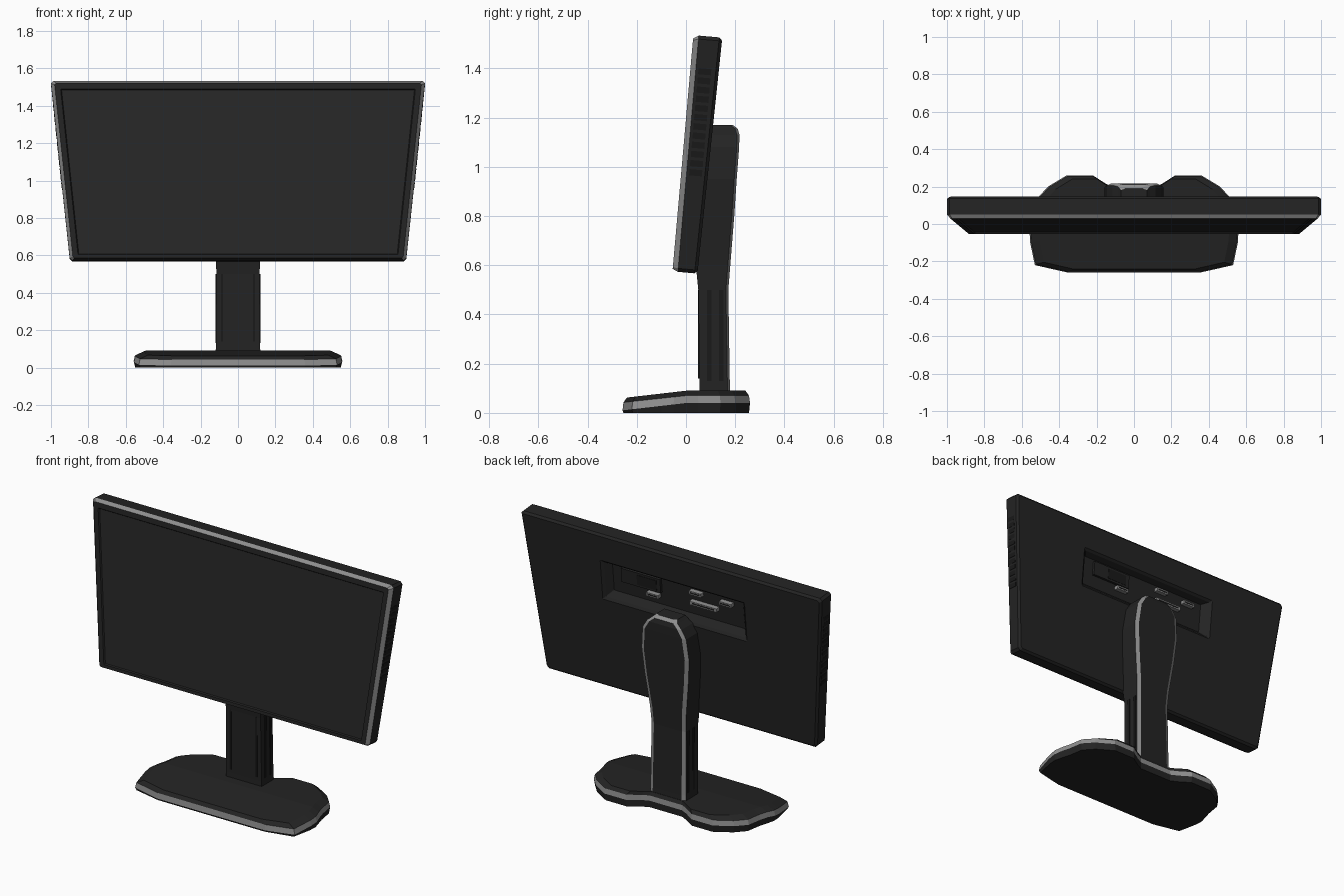
import bpy, bmesh, math
from mathutils import Vector

if "Cube" in bpy.data.objects:
    bpy.data.objects.remove(bpy.data.objects["Cube"])


def material(name, r, g, b):
    m = bpy.data.materials.new(name)
    m.diffuse_color = (r, g, b, 1)
    m.use_nodes = True
    m.node_tree.nodes["Principled BSDF"].inputs["Base Color"].default_value = m.diffuse_color
    return m


BODY = material("black plastic", .017, .017, .017)
TRIM = material("grey trim", .27, .27, .27)
SCREEN = material("dark screen", .020, .020, .020)
SLOT = material("slot black", .010, .010, .010)
MATS = [BODY, TRIM, SCREEN, SLOT]


def finish(bm, name):
    bmesh.ops.recalc_face_normals(bm, faces=bm.faces)
    me = bpy.data.meshes.new(name)
    bm.to_mesh(me)
    bm.free()
    for m in MATS:
        me.materials.append(m)
    ob = bpy.data.objects.new(name, me)
    bpy.context.collection.objects.link(ob)
    return ob


def loft(rings, pick, caps=(0, 0)):
    """Skin closed rings; pick(segment, side) gives the material index."""
    bm = bmesh.new()
    vs = [[bm.verts.new(p) for p in r] for r in rings]
    n = len(rings[0])
    for s in range(len(vs) - 1):
        for i in range(n):
            j = (i + 1) % n
            f = bm.faces.new((vs[s][i], vs[s][j], vs[s + 1][j], vs[s + 1][i]))
            f.material_index = pick(s, i)
    for r, mi in ((vs[0], caps[0]), (vs[-1], caps[1])):
        bm.faces.new(r).material_index = mi
    return bm


# Tilted panel frame: x across, v up the screen, d back from the front plane
L = .964
UP = Vector((0, .085, .96)) / L
BACK = Vector((0, .96, -.085)) / L
ORIGIN = Vector((0, -.055, .575))


def thick(v):
    return .102 + .016 * v / L


def P(x, v, d):
    return ORIGIN + Vector((x, 0, 0)) + UP * v + BACK * d


def half_width(v):
    return .9 + .1 * v / L


def ring(h0, h1, v0, v1, a, b, c):
    """Corner-cut trapezoid at depth a + b * panel thickness."""
    pts = [(-h0 + c, v0), (h0 - c, v0), (h0, v0 + c), (h1, v1 - c),
           (h1 - c, v1), (-h1 + c, v1), (-h1, v1 - c), (-h0, v0 + c)]
    return [P(x, v, a + b * thick(v)) for x, v in pts]


def inset_ring(i, vb, vt, a, b, c):
    return ring(half_width(vb) - i, half_width(L - vt) - i, vb, L - vt, a, b, c)


# Screen housing with chamfered grey rim and port recess in the back
rings = [inset_ring(.052, .034, .050, .008, 0, .003),
         inset_ring(.047, .029, .045, 0, 0, .003),
         inset_ring(.018, .010, .014, 0, 0, .008),
         inset_ring(0, 0, 0, .022, 0, .014),
         inset_ring(0, 0, 0, -.012, 1, .014),
         inset_ring(.012, .012, .012, 0, 1, .012),
         ring(.48, .48, .555, .80, 0, 1, .003),
         ring(.465, .465, .57, .788, -.012, 1, .003),
         ring(.435, .435, .60, .775, -.05, 1, .003)]
finish(loft(rings, lambda s, i: 1 if s == 2 and i != 0 else 0, (2, 0)), "screen_housing")


def hexa(bm, corners, mi):
    vs = [bm.verts.new(p) for p in corners]
    for q in ((0, 1, 2, 3), (4, 5, 6, 7), (0, 1, 5, 4), (1, 2, 6, 5), (2, 3, 7, 6), (3, 0, 4, 7)):
        bm.faces.new([vs[k] for k in q]).material_index = mi


def panel_box(bm, x, v, w, h, d0, d1, mi):
    pts = [(x - w / 2, v - h / 2), (x + w / 2, v - h / 2),
           (x + w / 2, v + h / 2), (x - w / 2, v + h / 2)]
    hexa(bm, [P(a, b, thick(v) + d) for d in (d0, d1) for a, b in pts], mi)


# Connectors and power socket in the recess
bm = bmesh.new()
for x, v, w in ((.16, .655, .08), (-.13, .745, .08), (-.33, .735, .08), (-.18, .68, .18)):
    panel_box(bm, x, v, w, .022, -.055, -.022, 1)
    panel_box(bm, x, v, w * .8, .009, -.024, -.0215, 3)
finish(bm, "connectors")
bm = bmesh.new()
panel_box(bm, .24, .72, .26, .085, -.055, -.035, 0)
panel_box(bm, .20, .72, .13, .06, -.036, -.033, 3)
finish(bm, "power_socket")

# Vent slots on both sides of the housing
bm = bmesh.new()
for s in (-1, 1):
    for k in range(12):
        v0 = .395 + k * .0375
        v1 = v0 + .025
        c = []
        for o in (-.004, .002):
            c += [P(s * (half_width(v) + o), v, d)
                  for v, d in ((v0, .033), (v0, .085), (v1, .085), (v1, .033))]
        hexa(bm, c, 3)
finish(bm, "side_vents")

# Neck: lofted column with grey chamfered back edges
stations = [(.07, .12, .055, .18), (.12, .118, .055, .178), (.50, .115, .05, .172),
            (.60, .120, .04, .180), (.80, .145, .065, .196), (.95, .158, .08, .206),
            (1.08, .145, .095, .216), (1.13, .115, .10, .217),
            (1.155, .085, .103, .210), (1.17, .07, .105, .19)]


def neck_ring(z, w, yf, yb):
    c = .022
    return [(-w, yf, z), (w, yf, z), (w, yb - .010, z), (w - c, yb, z),
            (-w + c, yb, z), (-w, yb - .010, z)]


last = len(stations) - 2
finish(loft([neck_ring(*s) for s in stations],
            lambda s, i: 1 if i in (2, 4) or (s == last and i == 3) else 0), "neck")

# Long grooves on the lower neck
bm = bmesh.new()


def box(x0, x1, y0, y1, z0, z1):
    hexa(bm, [(x, y, z) for z in (z0, z1) for x, y in ((x0, y0), (x1, y0), (x1, y1), (x0, y1))], 3)


for s in (-1, 1):
    for y in (.085, .135):
        box(s * .110, s * .120, y, y + .018, .13, .50)
    box(s * .080, s * .092, .049, .058, .14, .50)
finish(bm, "neck_grooves")

# Base: butterfly outline, layered, then sloped down towards the front
half = [(.11, .195), (.15, .215), (.22, .26), (.36, .26), (.46, .20), (.515, .14),
        (.53, .05), (.558, -.05), (.555, -.10), (.53, -.22), (.36, -.258)]
outline = half + [(-x, y) for x, y in reversed(half)]
layers = [(.985, .985), (1, 1), (.988, .985), (.91, .93)]
bm = loft([[(x * sx, y * sy, k) for x, y in outline] for k, (sx, sy) in enumerate(layers)],
          lambda s, i: 1 if s == 1 else 0)
bmesh.ops.bisect_plane(bm, geom=bm.verts[:] + bm.edges[:] + bm.faces[:],
                       plane_co=(0, 0, 0), plane_no=(0, 1, 0))
for v in bm.verts:
    t = min(max((v.co.y + .26) / .26, 0), 1)
    v.co.z = (0, .010 + .030 * t, .042 + .028 * t, .060 + .030 * t)[round(v.co.z)]
finish(bm, "base")
